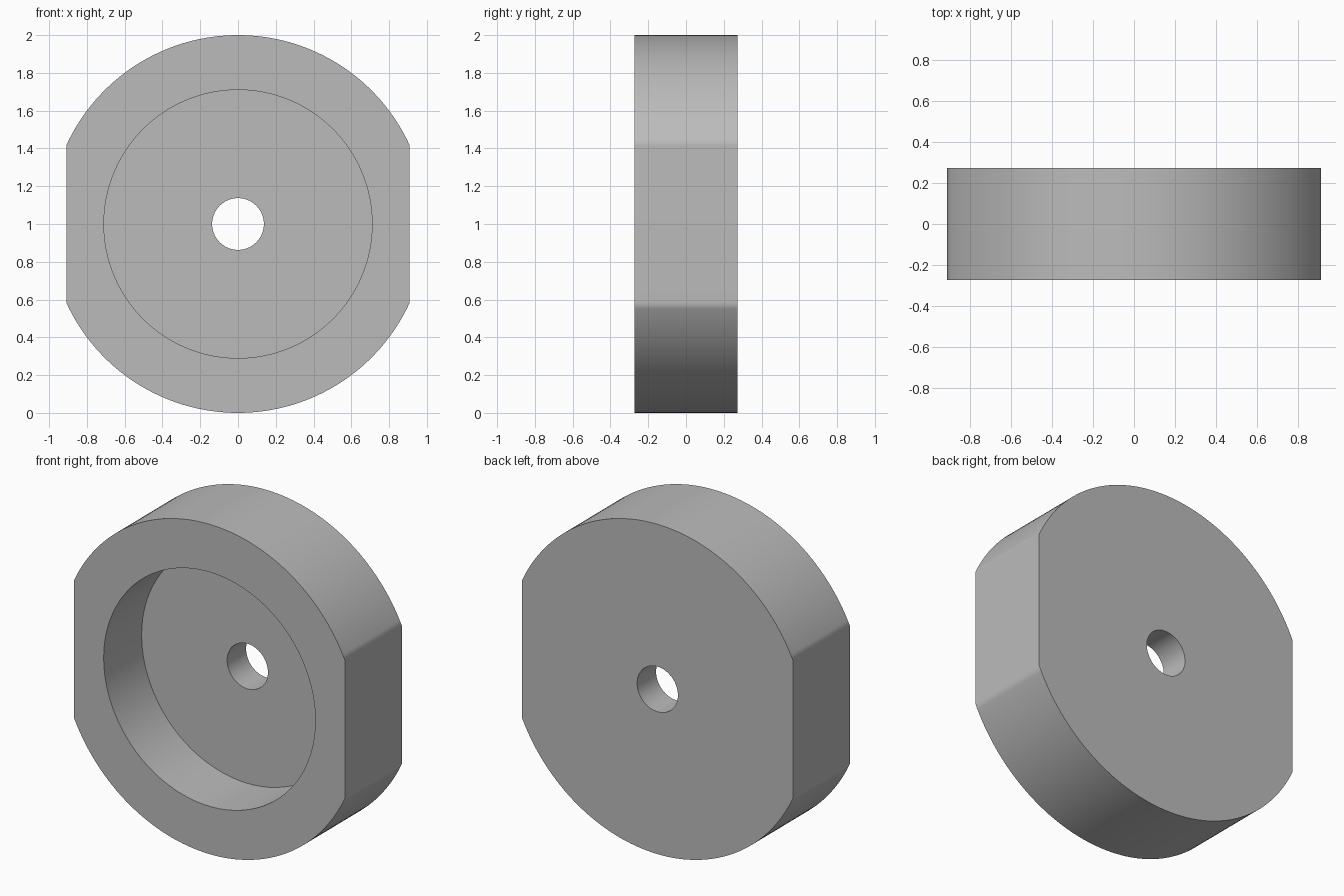
import bpy
import bmesh
from math import acos, cos, pi, sin

cube = bpy.data.objects.get("Cube")
if cube:
    bpy.data.objects.remove(cube)

# Main dimensions
OUTER_R, FLAT_X = 1.0, 0.909
RECESS_R, HOLE_R = 0.71, 0.137
FRONT, FLOOR, BACK = -0.273, 0.091, 0.273

grey = bpy.data.materials.new("plain_grey")
grey.use_nodes = True
colour = (0.5, 0.5, 0.5, 1)
grey.diffuse_color = colour
grey.node_tree.nodes["Principled BSDF"].inputs["Base Color"].default_value = colour


def circle(radius, count):
    return [(radius * cos(2 * pi * i / count), radius * sin(2 * pi * i / count))
            for i in range(count)]


def flatted_disc(count):
    """Two arcs joined by two straight vertical flats."""
    a = acos(FLAT_X / OUTER_R)
    angles = [a + (pi - 2 * a) * i / count for i in range(count + 1)]
    top = [(OUTER_R * cos(t), OUTER_R * sin(t)) for t in angles]
    return top + [(-x, -z) for x, z in top]


bm = bmesh.new()


def ring(points, y):
    verts = [bm.verts.new((x, y, z + OUTER_R)) for x, z in points]
    return verts, [bm.edges.new((v, verts[i - 1])) for i, v in enumerate(verts)]


def wall(a, b):
    for i in range(len(a[0])):
        bm.faces.new((a[0][i - 1], a[0][i], b[0][i], b[0][i - 1]))


def cap(outer, inner):
    bmesh.ops.triangle_fill(bm, edges=outer[1] + inner[1], use_beauty=True)


# Rings of the outside, the front recess and the through hole
outline, recess, hole = flatted_disc(64), circle(RECESS_R, 128), circle(HOLE_R, 64)
outer_front, outer_back = ring(outline, FRONT), ring(outline, BACK)
recess_front, recess_floor = ring(recess, FRONT), ring(recess, FLOOR)
hole_floor, hole_back = ring(hole, FLOOR), ring(hole, BACK)

# Flat faces first, then the walls joining them
cap(outer_front, recess_front)
cap(recess_floor, hole_floor)
cap(outer_back, hole_back)
wall(outer_front, outer_back)
wall(recess_front, recess_floor)
wall(hole_floor, hole_back)
bmesh.ops.recalc_face_normals(bm, faces=bm.faces)

mesh = bpy.data.meshes.new("recessed_disc")
bm.to_mesh(mesh)
bm.free()
mesh.materials.append(grey)
disc = bpy.data.objects.new("recessed_disc", mesh)
bpy.context.collection.objects.link(disc)

# Smooth round walls with crisp rims and even flats
bpy.ops.object.select_all(action="DESELECT")
disc.select_set(True)
bpy.context.view_layer.objects.active = disc
bpy.ops.object.shade_smooth_by_angle()
disc.modifiers.new("even_flats", "WEIGHTED_NORMAL").keep_sharp = True
